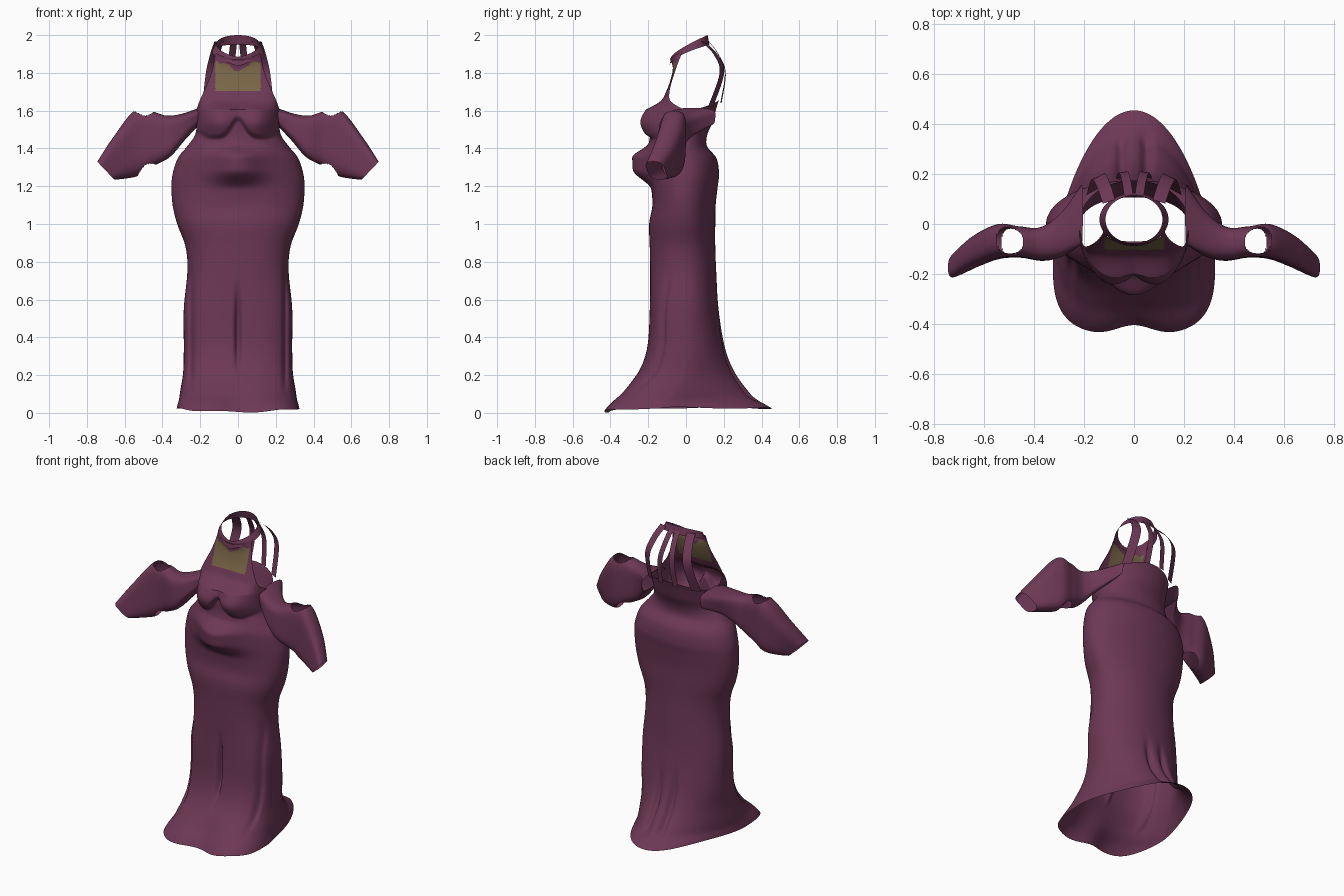
import bpy, bmesh, math
from math import sin, cos, pi, exp
from mathutils import Vector

cube = bpy.data.objects.get("Cube")
if cube:
    bpy.data.objects.remove(cube, do_unlink=True)


def material(name, rgb):
    m = bpy.data.materials.new(name)
    m.use_nodes = True
    m.diffuse_color = (*rgb, 1)
    bsdf = m.node_tree.nodes["Principled BSDF"]
    bsdf.inputs["Base Color"].default_value = (*rgb, 1)
    bsdf.inputs["Roughness"].default_value = 0.8
    return m


plum = material("plum_cloth", (0.152, 0.039, 0.091))
gold = material("dull_gold", (0.19, 0.132, 0.062))


def sample(table, key):
    """Smooth interpolation of table rows at a fractional row index."""
    i = min(int(key), len(table) - 2)
    f = key - i
    rows = [table[max(0, min(len(table) - 1, i + k))] for k in (-1, 0, 1, 2)]
    return [b + 0.5 * f * (c - a + f * (2*a - 5*b + 4*c - d + f * (3*(b - c) + d - a)))
            for a, b, c, d in zip(*rows)]


def sheet(name, point, rows, cols, closed=False, skip=None, patch=None):
    """Grid surface from point(u, v); optional rules drop or recolour faces."""
    bm = bmesh.new()
    n = cols if closed else cols + 1
    grid = [[bm.verts.new(point(r / rows, c / cols)) for c in range(n)]
            for r in range(rows + 1)]
    for r in range(rows):
        for c in range(cols):
            if skip and skip((r + 0.5) / rows, (c + 0.5) / cols):
                continue
            d = (c + 1) % n
            f = bm.faces.new((grid[r][c], grid[r][d], grid[r + 1][d], grid[r + 1][c]))
            f.smooth = True
            if patch and patch(f.calc_center_median()):
                f.material_index = 1
    loose = [v for v in bm.verts if not v.link_faces]
    bmesh.ops.delete(bm, geom=loose, context="VERTS")
    me = bpy.data.meshes.new(name)
    bm.to_mesh(me)
    bm.free()
    me.materials.append(plum)
    if patch:
        me.materials.append(gold)
    ob = bpy.data.objects.new(name, me)
    bpy.context.collection.objects.link(ob)


def bell(x, centre, width):
    return exp(-((x - centre) / width) ** 2)


def ramp(x, a, b):
    t = max(0, min(1, (x - a) / (b - a)))
    return t * t * (3 - 2 * t)


def arch(k, power):
    return max(0, 1 - abs(k) ** power) ** (1 / power)


def bust(x, z):
    """Forward swell of the bust, with a sharp lower edge."""
    edge = 1.45 + 0.1 * bell(x, 0, 0.05) + 0.03 * ramp(abs(x), 0.14, 0.22)
    return 0.062 * bell(abs(x), 0.105, 0.105) * bell(z, 1.54, 0.09) * ramp(z, edge - 0.01, edge + 0.025)


# Gown sections: height, half width, front y, back y, middle y, front squareness
GOWN = [
    (0.005, 0.325, -0.445, 0.455, -0.14, 3.2),
    (0.05, 0.315, -0.41, 0.39, -0.11, 3.0),
    (0.12, 0.305, -0.335, 0.325, -0.06, 2.8),
    (0.22, 0.29, -0.25, 0.255, -0.02, 2.8),
    (0.35, 0.287, -0.205, 0.205, 0.0, 2.8),
    (0.55, 0.287, -0.192, 0.172, 0.0, 2.8),
    (0.75, 0.268, -0.19, 0.16, 0.0, 2.6),
    (0.88, 0.278, -0.192, 0.155, 0.0, 2.5),
    (1.0, 0.322, -0.195, 0.155, 0.0, 2.4),
    (1.1, 0.346, -0.178, 0.157, 0.0, 2.4),
    (1.2, 0.352, -0.185, 0.168, 0.0, 2.2),
    (1.27, 0.345, -0.195, 0.175, 0.0, 2.1),
    (1.35, 0.318, -0.2, 0.16, -0.01, 2.1),
    (1.41, 0.27, -0.2, 0.112, -0.02, 2.1),
    (1.47, 0.228, -0.19, 0.112, -0.02, 2.2),
    (1.54, 0.218, -0.19, 0.142, -0.01, 2.4),
    (1.605, 0.22, -0.185, 0.175, 0.0, 2.4),
]


def gown_point(u, v):
    z, w, front, back, mid, square = sample(GOWN, u * (len(GOWN) - 1))
    c, s = cos(2 * pi * v), sin(2 * pi * v)
    x = w * c
    ax = abs(x)
    if s < 0:
        y = mid + (front - mid) * arch(c, square) - bust(x, z)
        # belly
        y -= 0.085 * bell(x, 0, 0.13) * ramp(z, 1.18, 1.29) * (1 - ramp(z, 1.35, 1.43))
        # centre slit, side folds and hem dip
        y += 0.05 * bell(x, 0, 0.013) * ramp(z, 0.18, 0.4) * (1 - ramp(z, 0.45, 0.72))
        y += 0.02 * bell(ax, 0.25, 0.014) * ramp(z, 0.08, 0.2) * (1 - ramp(z, 0.6, 0.85))
        y += 0.04 * bell(x, 0, 0.1) * (1 - ramp(z, 0.02, 0.2))
    else:
        y = mid + (back - mid) * s ** (1.5 - 0.5 * ramp(z, 0.05, 0.4))
        # folds of the train
        y -= 0.035 * bell(ax, 0.05, 0.022) * ramp(z, 0.03, 0.1) * (1 - ramp(z, 0.2, 0.5))
    low = 1 - ramp(z, 0.01, 0.1)
    z += low * (0.018 * c * c + 0.018 * max(0, s) + 0.004 * sin(12 * pi * v))
    z += 0.05 * max(0, s) ** 2 * ramp(z, 1.53, 1.605)
    return x, y, z


sheet("gown", gown_point, 128, 192, closed=True)

# Halter front: height, half width, centre y, edge y, squareness
HALTER = [
    (1.605, 0.22, -0.185, 0.0, 2.4),
    (1.65, 0.204, -0.125, -0.075, 2.4),
    (1.70, 0.182, -0.104, -0.086, 2.2),
    (1.77, 0.152, -0.08, -0.07, 2.0),
    (1.83, 0.13, -0.07, -0.045, 2.0),
    (1.875, 0.12, -0.085, -0.02, 2.0),
]


def halter_point(u, v):
    z, w, mid, edge, square = sample(HALTER, u * (len(HALTER) - 1))
    k = -cos(pi * v)
    y = edge + (mid - edge) * arch(k, square) - bust(w * k, z)
    return w * k, y, z + ramp(u, 0.6, 1) * 0.03 * k * k


def in_patch(p):
    top = 1.81 + 0.045 * ramp(abs(p.x), 0.0, 0.08) + 0.004 * sin(90 * p.x)
    return abs(p.x) < 0.12 and 1.705 < p.z < top


sheet("halter_front", halter_point, 48, 64, patch=in_patch)


# Tilted collar band
def collar_point(u, v):
    a = 2 * pi * v
    k = (1 + sin(a)) / 2
    low, high = 1.835 + 0.115 * k ** 0.55, 1.885 + 0.115 * k ** 0.75
    r = 0.138 - 0.024 * u
    return r * cos(a), 0.018 + (0.106 - 0.01 * u) * sin(a), low + (high - low) * u


sheet("collar", collar_point, 4, 64, closed=True)


# Ribbon straps across the back
def strap(name, path, width):
    def point(u, v):
        p = Vector(sample(path, u * (len(path) - 1)))
        side = Vector((1, -3.3 * p.x, 0)) * width / 2
        return p + side * (2 * v - 1)
    sheet(name, point, 20, 3)


# Sleeve sections: top point, bottom point, half thickness
SLEEVE = [
    (0.205, 0.04, 1.615, 0.22, 0.03, 1.51, 0.12),
    (0.30, -0.04, 1.583, 0.285, -0.05, 1.44, 0.085),
    (0.38, -0.075, 1.574, 0.36, -0.085, 1.355, 0.066),
    (0.46, -0.07, 1.597, 0.45, -0.075, 1.305, 0.062),
    (0.55, -0.065, 1.598, 0.53, -0.075, 1.255, 0.068),
    (0.66, -0.11, 1.46, 0.60, -0.105, 1.24, 0.062),
    (0.745, -0.175, 1.33, 0.655, -0.14, 1.235, 0.048),
]


def sleeve(name, side):
    def point(u, v):
        row = sample(SLEEVE, u * (len(SLEEVE) - 1))
        top, bottom = Vector(row[:3]), Vector(row[3:6])
        c, s = cos(2 * pi * v), sin(2 * pi * v)
        p = (top + bottom) / 2 + (top - bottom) / 2 * math.copysign(abs(c) ** 0.45, c)
        p.y += row[6] * math.copysign(abs(s) ** 0.9, s)
        p.x *= side
        return p

    # arm openings above and below
    def opening(u, v):
        return abs(cos(2 * pi * v)) > 0.62 + 38 * (u - 0.57) ** 2

    sheet(name, point, 96, 96, closed=True, skip=opening)


for label, side in (("left", 1), ("right", -1)):
    sleeve(label + "_sleeve", side)
    strap(label + "_outer_strap", [(side * 0.10, 0.09, 1.965), (side * 0.122, 0.155, 1.9),
          (side * 0.145, 0.19, 1.80), (side * 0.165, 0.13, 1.62)], 0.05)
    strap(label + "_inner_strap", [(side * 0.022, 0.118, 1.97), (side * 0.03, 0.17, 1.9),
          (side * 0.042, 0.208, 1.80), (side * 0.055, 0.185, 1.64)], 0.036)
